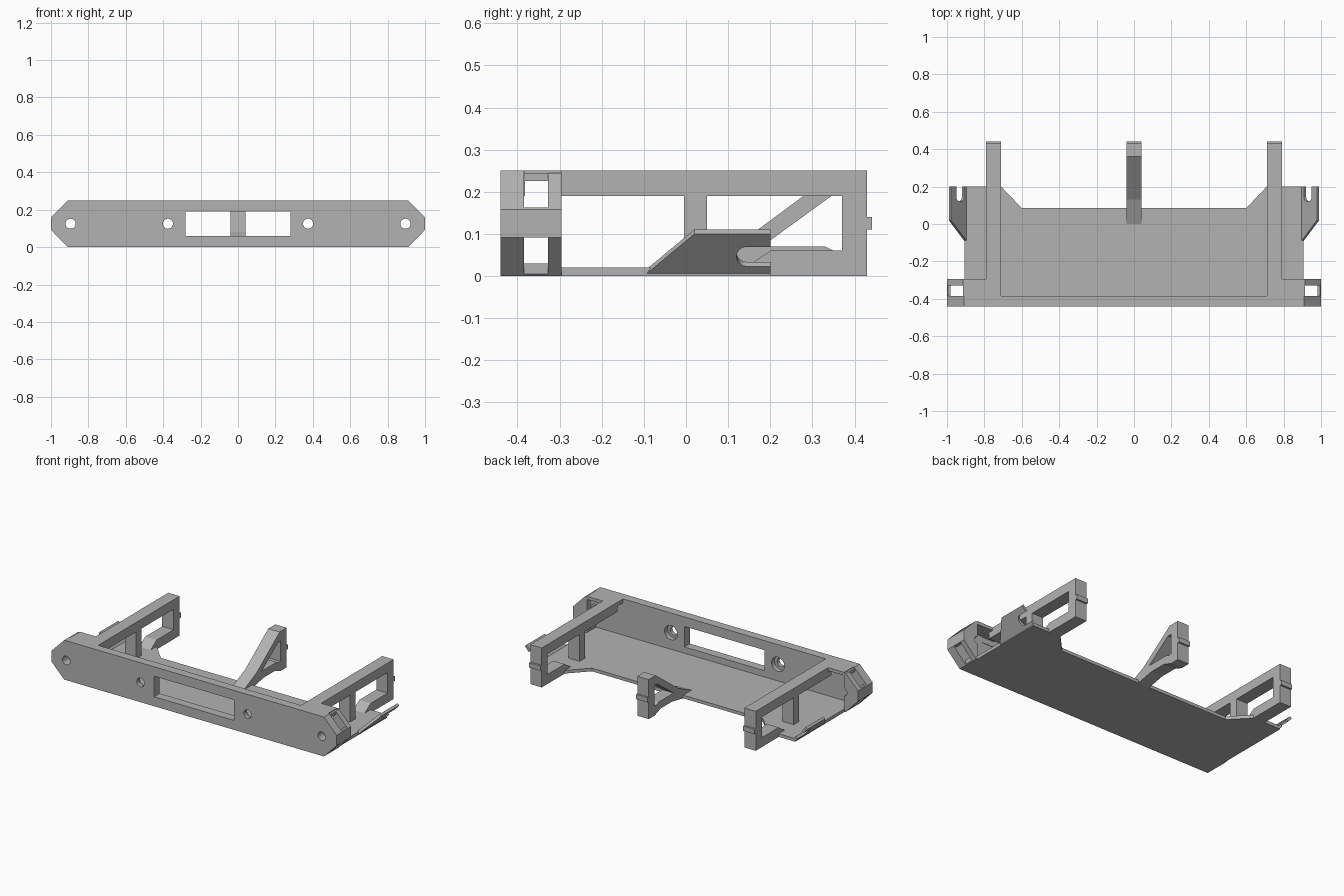
import bpy, bmesh, math

cube = bpy.data.objects.get("Cube")
if cube:
    bpy.data.objects.remove(cube, do_unlink=True)

grey = bpy.data.materials.new("plain grey")
grey.use_nodes = True
COLOUR = (0.45, 0.45, 0.45, 1)
grey.diffuse_color = COLOUR
grey.node_tree.nodes["Principled BSDF"].inputs["Base Color"].default_value = COLOUR

# How a flat outline (u, v) at depth d is placed for each extrusion axis
PLACE = {"x": lambda u, v, d: (d, u, v),
         "y": lambda u, v, d: (u, d, v),
         "z": lambda u, v, d: (u, v, d)}


def solid(name, lower, upper):
    """Closed solid between two matching outlines."""
    bm = bmesh.new()
    a = [bm.verts.new(p) for p in lower]
    b = [bm.verts.new(p) for p in upper]
    bm.faces.new(a)
    bm.faces.new(b[::-1])
    for i in range(len(a)):
        j = (i + 1) % len(a)
        bm.faces.new((a[i], b[i], b[j], a[j]))
    bmesh.ops.recalc_face_normals(bm, faces=bm.faces)
    mesh = bpy.data.meshes.new(name)
    bm.to_mesh(mesh)
    bm.free()
    mesh.materials.append(grey)
    ob = bpy.data.objects.new(name, mesh)
    bpy.context.collection.objects.link(ob)
    return ob


def prism(name, axis, outline, lo, hi):
    put = PLACE[axis]
    return solid(name, [put(u, v, lo) for u, v in outline], [put(u, v, hi) for u, v in outline])


def box(name, x0, x1, y0, y1, z0, z1):
    return prism(name, "z", [(x0, y0), (x1, y0), (x1, y1), (x0, y1)], z0, z1)


def circle(x, z, r, n=24):
    return [(x + r * math.cos(math.tau * i / n), z + r * math.sin(math.tau * i / n)) for i in range(n)]


def finish(ob, cutters=(), mirror=False):
    """Cut, mirror across x, then bake the modifiers."""
    for c in cutters:
        m = ob.modifiers.new("cut", "BOOLEAN")
        m.operation, m.solver, m.object = "DIFFERENCE", "EXACT", c
        c.hide_render = True
    if mirror:
        m = ob.modifiers.new("mirror", "MIRROR")
        m.use_mirror_merge = False
    bpy.context.view_layer.update()
    graph = bpy.context.evaluated_depsgraph_get()
    mesh = bpy.data.meshes.new_from_object(ob.evaluated_get(graph))
    ob.modifiers.clear()
    ob.data = mesh
    for c in cutters:
        bpy.data.objects.remove(c, do_unlink=True)
    return ob


FRONT, INNER, BACK, H, FLOOR = -0.44, -0.385, 0.43, 0.25, 0.02

# Front panel with window, bolt holes and countersinks
half = [(0.91, 0), (1, 0.092), (1, 0.158), (0.91, H)]
panel = prism("front_panel", "y", half + [(-x, z) for x, z in half[::-1]], FRONT, INNER)
cuts = [box("window_cut", -0.28, 0.28, -0.5, -0.3, 0.06, 0.19)]
for s in (-1, 1):
    for x in (0.375, 0.895):
        cuts.append(prism("bolt_cut", "y", circle(s * x, 0.125, 0.027), -0.5, -0.3))
    cuts.append(prism("countersink_cut", "y", circle(s * 0.375, 0.125, 0.045), -0.415, -0.3))
finish(panel, cuts)

# Floor tray with stepped rear edge
edge = [(0.905, INNER), (0.905, 0.2), (0.71, 0.2), (0.6, 0.085)]
prism("floor", "z", edge + [(-x, y) for x, y in edge[::-1]], 0, FLOOR)

# Slotted strap loops at the panel ends
loop = prism("strap_loop", "y", [(0.9, 0), (0.91, 0), (1, 0.092), (1, 0.158), (0.915, 0.245), (0.9, 0.245)],
             INNER, -0.295)
finish(loop, [box("shaft_cut", 0.915, 0.98, -0.4, -0.328, -0.1, 0.4),
              box("lower_slot_cut", 0.8, 1.1, -0.4, -0.328, 0.03, 0.092),
              box("upper_slot_cut", 0.8, 1.1, -0.4, -0.328, 0.163, 0.225),
              prism("bolt_cut", "y", circle(0.895, 0.125, 0.027), -0.5, -0.2)], True)
finish(box("corner_roof", 0.79, 0.902, INNER, -0.295, 0.23, H), mirror=True)

# Side arms: top rail, middle post, rear post, lower rail and rear catch
X0, X1 = 0.71, 0.79
rail = box("arm_top_rail", X0, X1, INNER, BACK, 0.19, H)
finish(rail, [box("rail_slot_cut", 0.6, 0.9, -0.382, -0.328, 0.163, 0.225)], True)
finish(box("arm_middle_post", X0, X1, -0.005, 0.05, FLOOR, 0.19), mirror=True)
finish(box("arm_rear_post", X0, X1, 0.37, BACK, 0, 0.19), mirror=True)
finish(prism("arm_lower_rail", "x", [(0.13, 0), (0.37, 0), (0.37, 0.06), (0.2, 0.06), (0.14, FLOOR)],
             X0, X1), mirror=True)
finish(box("arm_catch", X0, X1, BACK, 0.442, 0.11, 0.14), mirror=True)

# Centre bracket: sloping brace, lower rail, rear post and catch
W = 0.04
prism("centre_brace", "x", [(0, FLOOR), (0.13, 0.08), (0.36, H), (0.43, H), (0.43, 0.19),
                            (0.345, 0.19), (0.18, 0.07), (0.12, FLOOR)], -W, W)
prism("centre_lower_rail", "x", [(0.06, 0), (0.085, 0), (0.2, 0.022), (0.31, 0.022), (0.37, 0),
                                 (0.37, 0.06), (0.35, 0.06), (0.33, 0.07), (0.16, 0.07)], -W, W)
box("centre_rear_post", -W, W, 0.37, BACK, 0, 0.19)
box("centre_catch", -W, W, BACK, 0.442, 0.11, 0.14)

# Flared side wings with an open round-ended slot
R, MID = 0.023, 0.046
arc = [(0.143 - R * math.sin(math.pi * i / 10), MID + R * math.cos(math.pi * i / 10)) for i in range(11)]
wing = [(-0.1, 0), (0.02, 0.1), (0.2, 0.1), (0.2, MID + R)] + arc + [(0.2, MID - R), (0.2, 0)]
T = 0.012
finish(solid("side_wing", [(0.9 + 0.9 * h, y, h) for y, h in wing],
             [(0.9 + 0.9 * h - T, y, h + T * 0.9) for y, h in wing]), mirror=True)
